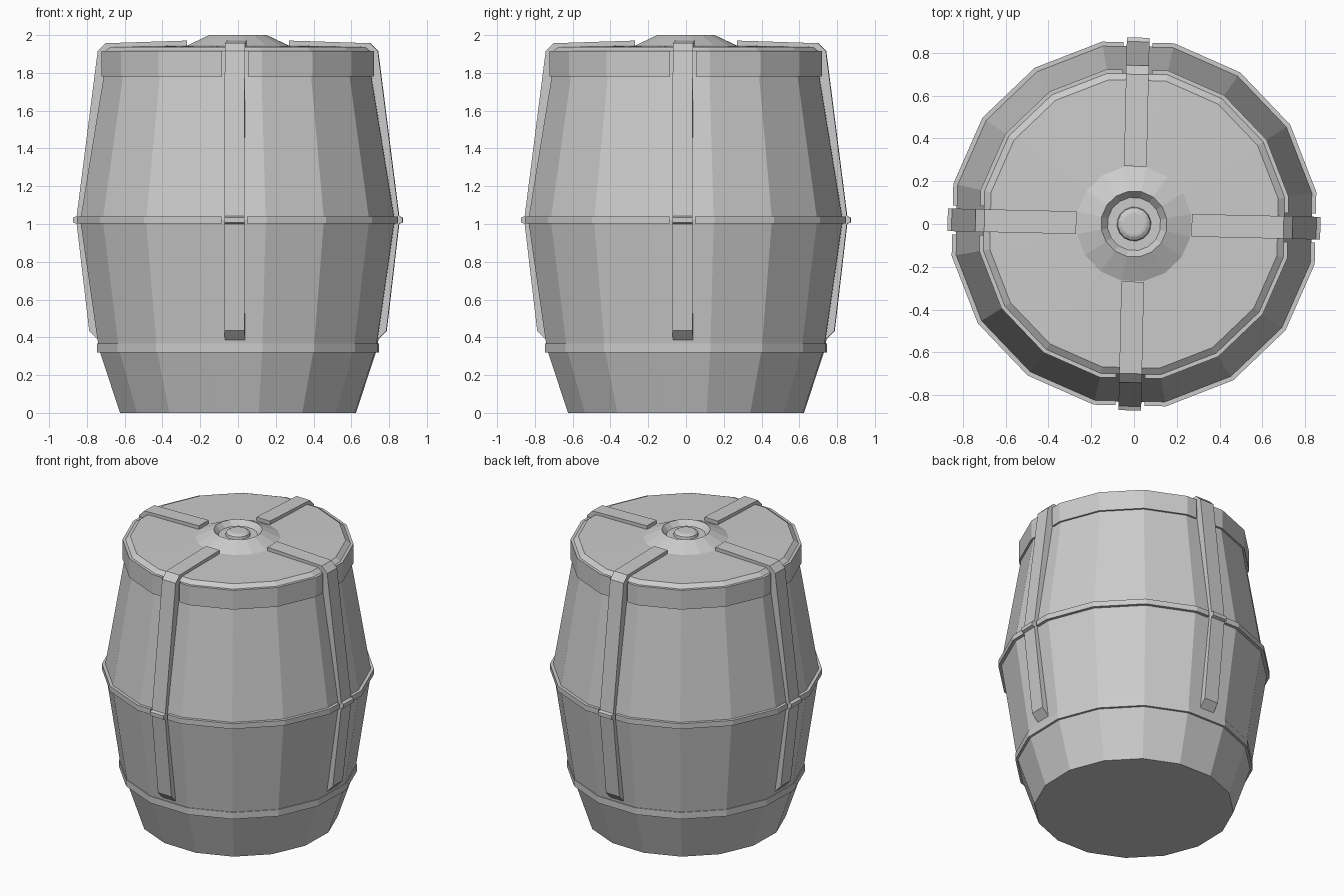
import bpy, bmesh
from math import sin, cos, pi, radians

if "Cube" in bpy.data.objects:
    bpy.data.objects.remove(bpy.data.objects["Cube"])

SIDES = 16
TWIST = radians(-1.3)          # whole barrel is turned very slightly
FLAT = cos(pi / SIDES)         # corner radius -> distance to flat side


def finish(name, bm):
    bmesh.ops.remove_doubles(bm, verts=bm.verts, dist=1e-5)
    bmesh.ops.recalc_face_normals(bm, faces=bm.faces)
    me = bpy.data.meshes.new(name)
    bm.to_mesh(me)
    bm.free()
    ob = bpy.data.objects.new(name, me)
    ob.rotation_euler.z = TWIST
    bpy.context.collection.objects.link(ob)
    return ob


def skin(bm, rings, closed_ring, loop):
    """Bridge successive rings of vertices with quads."""
    n = len(rings[0])
    for i in range(len(rings) if loop else len(rings) - 1):
        a, b = rings[i], rings[(i + 1) % len(rings)]
        for j in range(n if closed_ring else n - 1):
            k = (j + 1) % n
            bm.faces.new((a[j], a[k], b[k], b[j]))


def lathe(name, profile, closed=False, cap=True):
    bm = bmesh.new()
    rings = []
    for r, z in profile:
        rings.append([bm.verts.new((r * cos((i + .5) * 2 * pi / SIDES),
                                    r * sin((i + .5) * 2 * pi / SIDES), z))
                      for i in range(SIDES)])
    skin(bm, rings, True, closed)
    if cap and not closed:
        bm.faces.new(rings[0])
        bm.faces.new(rings[-1])
    return finish(name, bm)


def split_hoop(name, profile, gap):
    """Four quarter hoops with a gap where the straps pass."""
    bm = bmesh.new()
    for q in range(4):
        c, s = round(cos(q * pi / 2)), round(sin(q * pi / 2))
        rings = []
        for r, z in profile:
            pts = [(r * FLAT, gap)]
            pts += [(r * cos((i + .5) * 2 * pi / SIDES),
                     r * sin((i + .5) * 2 * pi / SIDES)) for i in range(4)]
            pts += [(gap, r * FLAT)]
            rings.append([bm.verts.new((x * c - y * s, x * s + y * c, z))
                          for x, y in pts])
        skin(bm, rings, False, True)
        bm.faces.new([ring[0] for ring in rings])
        bm.faces.new([ring[-1] for ring in rings])
    return finish(name, bm)


def strap(name, outline, half, turn):
    """Side outline (distance, z) extruded to the strap width."""
    bm = bmesh.new()
    sides = [[bm.verts.new((r, y, z)) for r, z in outline] for y in (-half, half)]
    skin(bm, sides, True, False)
    for side in sides:
        bm.faces.new(side)
    ob = finish(name, bm)
    ob.rotation_euler.z = TWIST + turn


# barrel body with bevelled lid edge
lathe("barrel_body", [(.634, 0), (.748, .34), (.848, 1.02), (.722, 1.78),
                      (.716, 1.915), (.685, 1.938), (.26, 1.946)])

# hoops
lathe("lower_hoop", [(.735, .32), (.757, .32), (.757, .367), (.735, .367)], closed=True)
split_hoop("middle_hoop", [(.835, 1.003), (.866, 1.003), (.866, 1.04), (.835, 1.04)], .068)
split_hoop("upper_hoop", [(.705, 1.78), (.735, 1.78), (.735, 1.915), (.705, 1.915)], .068)

# raised boss with recess and central knob
lathe("lid_boss", [(.275, 1.944), (.155, 2.0), (.125, 1.965), (.08, 1.965),
                   (.076, 1.982), (.06, 1.992), (.05, 1.994)])

# four straps running down from the lid, stepping over the middle hoop
outer = [(.72, .365), (.787, .435), (.853, 1.0), (.872, 1.008), (.872, 1.034),
         (.853, 1.042), (.742, 1.915), (.70, 1.957), (.27, 1.971)]
inner = [(.27, 1.94), (.67, 1.93), (.69, 1.9), (.82, 1.02)]
for i, side in enumerate(("right", "back", "left", "front")):
    strap("strap_" + side, outer + inner, .053, i * pi / 2)
